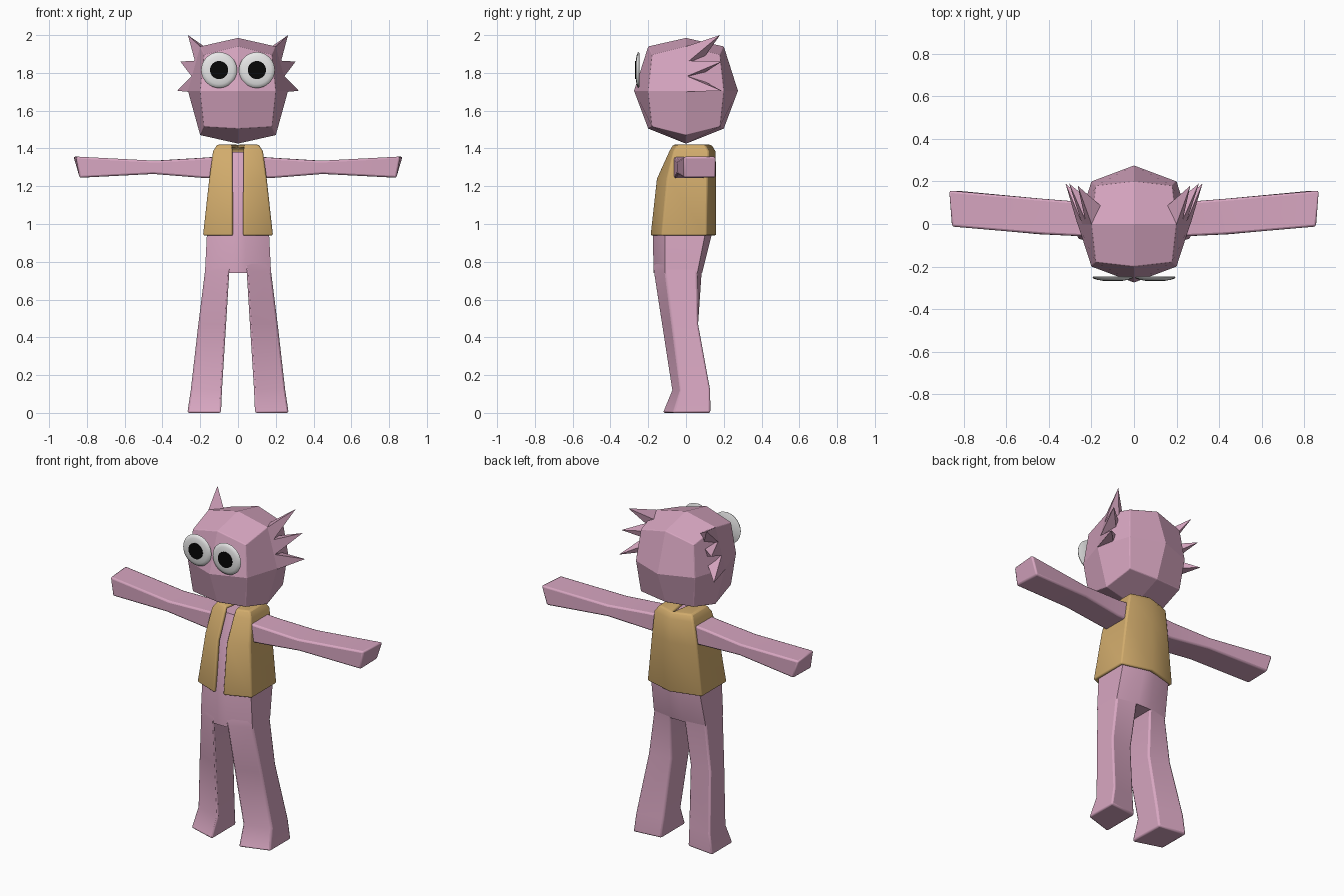
import bpy, bmesh, math
from itertools import product

if "Cube" in bpy.data.objects:
    bpy.data.objects.remove(bpy.data.objects["Cube"], do_unlink=True)


def material(name, rgb):
    m = bpy.data.materials.new(name)
    m.use_nodes = True
    m.diffuse_color = (*rgb, 1)
    m.node_tree.nodes["Principled BSDF"].inputs["Base Color"].default_value = (*rgb, 1)
    return m


PINK = material("pink skin", (0.68, 0.38, 0.53))
TAN = material("tan vest", (0.64, 0.41, 0.15))
WHITE = material("eye white", (0.8, 0.8, 0.8))
BLACK = material("pupil black", (0.002, 0.002, 0.002))


def build(name, verts, faces, mat, bevel=0.0, thickness=0.0, smooth=None):
    bm = bmesh.new()
    vs = [bm.verts.new(v) for v in verts]
    for f in faces:
        bm.faces.new([vs[i] for i in f])
    bmesh.ops.recalc_face_normals(bm, faces=bm.faces)
    me = bpy.data.meshes.new(name)
    bm.to_mesh(me)
    bm.free()
    me.materials.append(mat)
    ob = bpy.data.objects.new(name, me)
    bpy.context.collection.objects.link(ob)
    if thickness:
        mod = ob.modifiers.new("Solidify", 'SOLIDIFY')
        mod.thickness = thickness
        mod.offset = -1
    if bevel:
        mod = ob.modifiers.new("Bevel", 'BEVEL')
        mod.width = bevel
        mod.segments = 2
        mod.angle_limit = math.radians(35)
    if smooth:
        bpy.ops.object.select_all(action='DESELECT')
        ob.select_set(True)
        bpy.context.view_layer.objects.active = ob
        bpy.ops.object.shade_smooth_by_angle(angle=math.radians(smooth))
    return ob


def loft(name, rings, mat, **kw):
    n = len(rings[0])
    verts = [p for r in rings for p in r]
    faces = [(k * n + i, k * n + (i + 1) % n, (k + 1) * n + (i + 1) % n, (k + 1) * n + i)
             for k in range(len(rings) - 1) for i in range(n)]
    faces += [tuple(range(n)), tuple(range(len(verts) - n, len(verts)))]
    return build(name, verts, faces, mat, **kw)


# Head: a cube split once per side and rounded into 24 flat faces
def head_point(s):
    x, y, z = s
    kind = abs(x) + abs(y) + abs(z)
    if kind == 1:
        return (x * 0.265, y * 0.275, 1.705 + z * 0.28)
    if kind == 3:
        return (x * 0.18, y * 0.18, 1.705 + z * 0.19)
    height = 0.235 if z > 0 else (0.235 if x else 0.2)
    return (x * 0.2, y * 0.2, 1.705 + z * height)


signs = [s for s in product((-1, 0, 1), repeat=3) if any(s)]
index = {s: i for i, s in enumerate(signs)}
head_faces = []
for axis in range(3):
    u, v = [a for a in range(3) if a != axis]
    for side, a, b in product((-1, 1), repeat=3):
        quad = []
        for p, q in ((0, 0), (a, 0), (a, b), (0, b)):
            s = [0, 0, 0]
            s[axis], s[u], s[v] = side, p, q
            quad.append(index[tuple(s)])
        head_faces.append(quad)
build("head", [head_point(s) for s in signs], head_faces, PINK, bevel=0.004)


# Hair tufts: three swept-back spikes on each side of the head
def skull_x(z):
    return 0.265 - 0.065 * (z - 1.705) / 0.235


tufts = [("upper", 1.94, 1.85, (0.265, 0.18, 2.0)),
         ("middle", 1.865, 1.78, (0.305, 0.19, 1.86)),
         ("lower", 1.785, 1.70, (0.322, 0.19, 1.705))]
for label, top, low, tip in tufts:
    for side, m in (("left", 1), ("right", -1)):
        pts = [(m * skull_x(top), 0, top), (m * skull_x(low), 0, low),
               (m * (skull_x(low) - 0.05), 0.08, low + 0.01),
               (m * (skull_x(top) - 0.05), 0.08, top - 0.02),
               (m * tip[0], tip[1], tip[2])]
        build(f"{side}_{label}_hair_tuft", pts,
              [(0, 1, 2, 3), (0, 1, 4), (1, 2, 4), (2, 3, 4), (3, 0, 4)], PINK)


# Eyes: shallow domes with flat pupils
def circle(cx, y, r, n=32):
    return [(cx + r * math.cos(2 * math.pi * i / n), y, 1.815 + r * math.sin(2 * math.pi * i / n))
            for i in range(n)]


for side, m in (("left", 1), ("right", -1)):
    cx = m * 0.1
    loft(f"{side}_eye", [circle(cx, y, r) for y, r in
                         ((-0.247, 0.09), (-0.25, 0.095), (-0.256, 0.092),
                          (-0.262, 0.075), (-0.266, 0.05))], WHITE, smooth=60)
    loft(f"{side}_pupil", [circle(cx, -0.264, 0.048), circle(cx, -0.269, 0.048)], BLACK)

# Torso: six-sided with a centre ridge at front and back
torso = []
for z, w, fc, fo, bo, bc in ((0.74, 0.175, -0.172, -0.11, 0.06, 0.085),
                             (0.94, 0.165, -0.175, -0.11, 0.1, 0.135),
                             (1.22, 0.13, -0.13, -0.08, 0.09, 0.13),
                             (1.38, 0.1, -0.065, -0.045, 0.08, 0.11)):
    torso.append([(-0.04, fc, z), (0.04, fc, z), (w, fo, z), (w, bo, z),
                  (0.04, bc, z), (-0.04, bc, z), (-w, bo, z), (-w, fo, z)])
loft("torso", torso, PINK, smooth=40)

# Legs and feet: z, inner x, outer x, then front inner/outer and back outer/inner y
leg_rows = ((0.0, 0.09, 0.268, -0.125, -0.07, 0.13, 0.11),
            (0.12, 0.085, 0.25, -0.075, -0.03, 0.13, 0.095),
            (0.47, 0.063, 0.21, -0.13, -0.075, 0.065, 0.05),
            (0.75, 0.046, 0.175, -0.174, -0.11, 0.06, 0.085),
            (0.80, 0.03, 0.17, -0.174, -0.11, 0.065, 0.09))
# Arms: x at bottom and top, then z range and y range
arm_rows = ((0.06, 0.06, 1.24, 1.36, -0.07, 0.1),
            (0.2, 0.2, 1.245, 1.35, -0.06, 0.1),
            (0.45, 0.45, 1.265, 1.335, -0.048, 0.12),
            (0.84, 0.872, 1.245, 1.357, -0.012, 0.157))
for side, m in (("left", 1), ("right", -1)):
    loft(f"{side}_leg", [[(m * xi, fi, z), (m * xo, fo, z), (m * xo, bo, z), (m * xi, bi, z)]
                         for z, xi, xo, fi, fo, bo, bi in leg_rows],
         PINK, bevel=0.01, smooth=35)
    loft(f"{side}_arm", [[(m * lo, y0, z0), (m * (lo - 0.005), y1, z0),
                          (m * hi, y1, z1), (m * (hi - 0.015), y0, z1)]
                         for lo, hi, z0, z1, y0, y1 in arm_rows],
         PINK, bevel=0.01, smooth=35)

# Vest: open-fronted shell closed over the shoulders
vest_rows = ((0.94, 0.185, -0.19, -0.13, 0.11, 0.16),
             (1.24, 0.152, -0.157, -0.1, 0.115, 0.16),
             (1.385, 0.132, -0.09, -0.065, 0.12, 0.156),
             (1.42, 0.11, -0.07, -0.045, 0.1, 0.135))
verts = []
for z, w, fc, fo, bo, bc in vest_rows:
    verts += [(-0.033, fc, z), (-w, fo, z), (-w, bo, z), (0, bc, z),
              (w, bo, z), (w, fo, z), (0.033, fc, z)]
faces = [(k * 7 + i, k * 7 + i + 1, k * 7 + i + 8, k * 7 + i + 7)
         for k in range(3) for i in range(6)]
top = 21
faces += [tuple(top + i for i in (0, 1, 2, 3)), tuple(top + i for i in (3, 4, 5, 6))]
build("vest", verts, faces, TAN, thickness=0.022, bevel=0.008, smooth=35)
